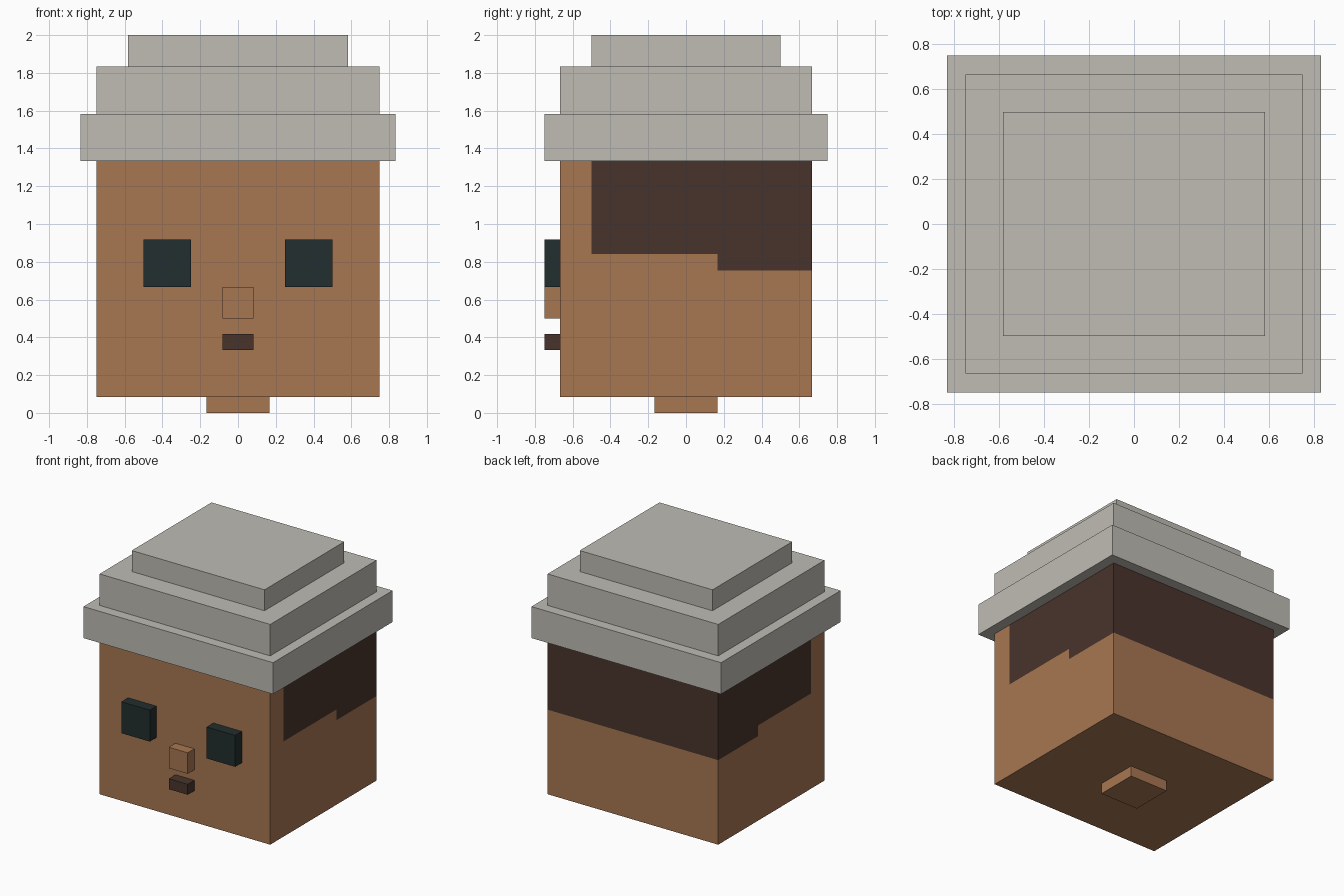
import bpy, bmesh
from mathutils import Vector

cube = bpy.data.objects.get("Cube")
if cube:
    bpy.data.objects.remove(cube, do_unlink=True)

U = 1 / 12  # block grid unit


def material(name, rgb):
    """Flat material from 0-255 display values, converted to linear."""
    lin = [((c / 255 + 0.055) / 1.055) ** 2.4 for c in rgb]
    m = bpy.data.materials.new(name)
    m.diffuse_color = (*lin, 1)
    m.use_nodes = True
    bsdf = m.node_tree.nodes["Principled BSDF"]
    bsdf.inputs["Base Color"].default_value = (*lin, 1)
    bsdf.inputs["Roughness"].default_value = 0.9
    return m


skin = material("skin brown", (167, 119, 82))
hair = material("dark brown", (73, 52, 44))
hat = material("hat grey", (191, 188, 180))
eye = material("eye dark teal", (34, 46, 46))


def box(name, x, y, z, *mats, cuts=()):
    """Box from (min, max) ranges, with optional (axis, position) loop cuts."""
    bm = bmesh.new()
    bmesh.ops.create_cube(bm, size=1)
    for v in bm.verts:
        v.co = Vector([(a + b) / 2 + c * (b - a) for c, (a, b) in zip(v.co, (x, y, z))])
    for axis, pos in cuts:
        point, normal = Vector(), Vector()
        point[axis], normal[axis] = pos, 1
        bmesh.ops.bisect_plane(bm, geom=bm.verts[:] + bm.edges[:] + bm.faces[:],
                               plane_co=point, plane_no=normal)
    bm.normal_update()
    me = bpy.data.meshes.new(name)
    bm.to_mesh(me)
    bm.free()
    for m in mats:
        me.materials.append(m)
    ob = bpy.data.objects.new(name, me)
    bpy.context.collection.objects.link(ob)
    return ob


# Head, cut along the hairline
hair_front, hair_step = -6 * U, 2 * U
side_low, back_low = 0.84, 0.755
head = box("head", (-9 * U, 9 * U), (-8 * U, 8 * U), (U, 16 * U), skin, hair,
           cuts=[(1, hair_front), (1, hair_step), (2, side_low), (2, back_low)])

# Hair covers the back and both sides, dropping lower behind the step
for f in head.data.polygons:
    c = f.center
    if abs(f.normal.z) > 0.5 or c.y < hair_front:
        continue
    if c.z > (back_low if c.y > hair_step else side_low):
        f.material_index = 1

# Neck
box("neck", (-2 * U, 2 * U), (-2 * U, 2 * U), (0, U), skin)

# Stepped hat: brim, crown and top
for name, w, d, z0, z1 in (("hat_brim", 10, 9, 16, 19),
                           ("hat_crown", 9, 8, 19, 22),
                           ("hat_top", 7, 6, 22, 24)):
    box(name, (-w * U, w * U), (-d * U, d * U), (z0 * U, z1 * U), hat)

# Face blocks
face = (-9 * U, -8 * U)
box("left_eye", (3 * U, 6 * U), face, (8 * U, 11 * U), eye)
box("right_eye", (-6 * U, -3 * U), face, (8 * U, 11 * U), eye)
box("nose", (-U, U), face, (6 * U, 8 * U), skin)
box("mouth", (-U, U), face, (4 * U, 5 * U), hair)
